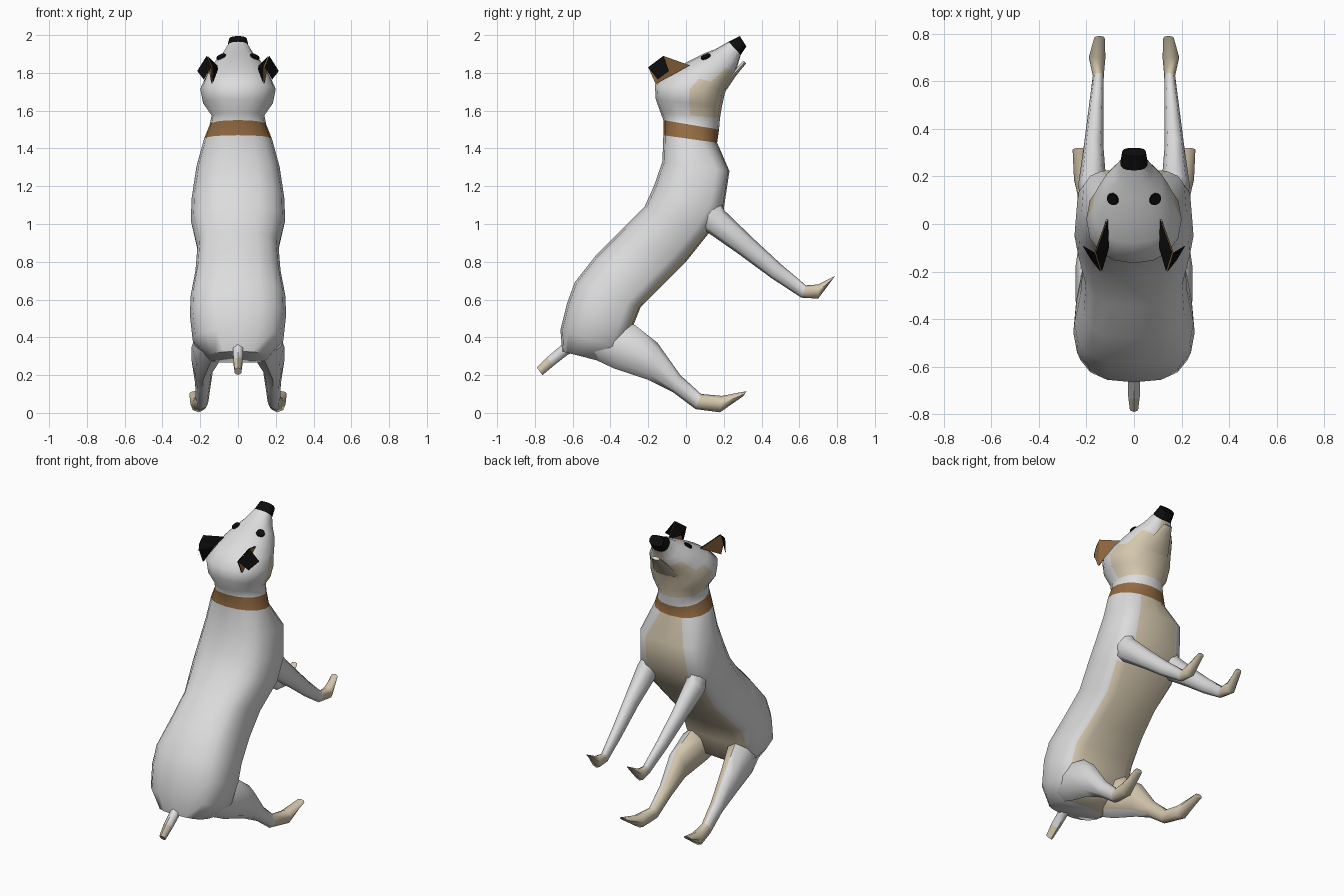
import bpy, bmesh, math
from mathutils import Vector
from mathutils.bvhtree import BVHTree

if "Cube" in bpy.data.objects:
    bpy.data.objects.remove(bpy.data.objects["Cube"])


def material(name, rgb):
    m = bpy.data.materials.new(name)
    m.diffuse_color = (*rgb, 1)
    m.use_nodes = True
    m.node_tree.nodes["Principled BSDF"].inputs["Base Color"].default_value = m.diffuse_color
    return m


WHITE, CREAM, BROWN, BLACK = range(4)
MATS = [material("white_fur", (0.72, 0.72, 0.73)), material("cream_fur", (0.66, 0.57, 0.42)),
        material("brown_leather", (0.30, 0.15, 0.055)), material("black", (0.004, 0.004, 0.004))]


def finish(name, bm, mirror=False, angle=60):
    me = bpy.data.meshes.new(name)
    bm.to_mesh(me)
    bm.free()
    ob = bpy.data.objects.new(name, me)
    bpy.context.collection.objects.link(ob)
    for m in MATS:
        me.materials.append(m)
    bpy.ops.object.select_all(action='DESELECT')
    ob.select_set(True)
    bpy.context.view_layer.objects.active = ob
    if angle:
        bpy.ops.object.shade_smooth_by_angle(angle=math.radians(angle))
    if mirror:
        ob.modifiers.new("mirror", 'MIRROR').use_mirror_merge = False
    return ob


def power(v, e):
    return math.copysign(abs(v) ** e, v) if abs(v) > 1e-6 else 0.0


def loft(rings, sides, colour, square=lambda r: (1, 1)):
    """Skin oval rings; each is (back y, back z, front y, front z, half width, centre x).
    colour(ring, turn) gets the ring number and the angle in degrees, 0 at back, 180 at front.
    square(ring) gives the back and front squareness: 1 is round, less is boxier."""
    bm = bmesh.new()
    loops = []
    for r, (by, bz, fy, fz, w, *cx) in enumerate(rings):
        loop = []
        for i in range(sides):
            a = 2 * math.pi * i / sides
            e = square(r)[0 if math.cos(a) > 0 else 1]
            t = (1 - power(math.cos(a), e)) / 2
            x = sum(cx) + w * power(math.sin(a), e)
            loop.append(bm.verts.new((x, by + (fy - by) * t, bz + (fz - bz) * t)))
        loops.append(loop)
    for r in range(len(loops) - 1):
        for i in range(sides):
            j = (i + 1) % sides
            f = bm.faces.new((loops[r][i], loops[r][j], loops[r + 1][j], loops[r + 1][i]))
            f.material_index = colour(r, (i + 0.5) * 360 / sides)
    for r, loop in ((0, loops[0]), (len(loops) - 2, loops[-1])):
        bm.faces.new(loop).material_index = colour(r, 0)
    bmesh.ops.recalc_face_normals(bm, faces=bm.faces)
    return bm


# Body, neck and head in one skin, from rump to nose
BODY = [
    (-0.655, 0.325, -0.42, 0.265, 0.16),
    (-0.665, 0.44, -0.31, 0.33, 0.24),
    (-0.63, 0.58, -0.28, 0.46, 0.255),
    (-0.59, 0.69, -0.24, 0.56, 0.25),
    (-0.48, 0.83, -0.12, 0.68, 0.225),
    (-0.35, 0.96, 0.00, 0.80, 0.215),
    (-0.22, 1.09, 0.12, 0.95, 0.25),
    (-0.17, 1.20, 0.20, 1.08, 0.245),
    (-0.125, 1.33, 0.23, 1.28, 0.22),
    (-0.12, 1.47, 0.165, 1.43, 0.18),    # collar
    (-0.12, 1.55, 0.175, 1.50, 0.15),
    (-0.135, 1.59, 0.18, 1.56, 0.14),
    (-0.16, 1.66, 0.19, 1.62, 0.185),    # head
    (-0.165, 1.74, 0.205, 1.69, 0.2),
    (-0.08, 1.81, 0.22, 1.73, 0.175),
    (0.01, 1.86, 0.24, 1.765, 0.15),
    (0.10, 1.905, 0.26, 1.80, 0.12),
    (0.155, 1.925, 0.275, 1.845, 0.085),
    (0.225, 1.965, 0.29, 1.895, 0.058),  # nose
    (0.285, 1.995, 0.32, 1.94, 0.05),
]


def body_square(r):
    if r < 9:
        return (0.78, 0.5 if r > 1 else 0.65)
    return (0.9, 0.9) if r < 17 else (0.75, 0.8)


def body_colour(r, turn):
    front = abs(turn - 180)
    if r == 18:
        return BLACK
    if r == 9:
        return BROWN
    if r == 10:
        return WHITE
    if r > 10:
        return CREAM if front < (90 if r < 14 else 60 if r < 16 else 25) else WHITE
    return CREAM if front < (45 if r < 6 else 22.5) else WHITE


bm = loft(BODY, 16, body_colour, body_square)
tree = BVHTree.FromBMesh(bm)
finish("body", bm)

# Lower jaw
JAW = [(0.19, 1.74, 0.215, 1.71, 0.09), (0.25, 1.81, 0.265, 1.785, 0.06),
       (0.305, 1.865, 0.318, 1.85, 0.03)]
finish("lower_jaw", loft(JAW, 8, lambda r, t: CREAM if 90 < t < 270 else WHITE))

# Tail with cream tip
TAIL = [(-0.60, 0.42, -0.56, 0.34, 0.05), (-0.67, 0.35, -0.63, 0.305, 0.03),
        (-0.735, 0.295, -0.70, 0.25, 0.028), (-0.79, 0.24, -0.76, 0.20, 0.02)]
finish("tail", loft(TAIL, 6, lambda r, t: CREAM if r == 2 else WHITE))

# Front legs, raised forward, with cream paws
FRONT = [
    (0.13, 1.20, -0.03, 1.02, 0.06, 0.15),
    (0.205, 1.07, 0.115, 0.955, 0.06, 0.175),
    (0.36, 0.92, 0.28, 0.84, 0.042, 0.17),
    (0.50, 0.79, 0.45, 0.715, 0.032, 0.16),
    (0.635, 0.675, 0.61, 0.61, 0.023, 0.15),
    (0.70, 0.68, 0.70, 0.605, 0.035, 0.155),
    (0.79, 0.725, 0.775, 0.705, 0.022, 0.145),
]
finish("front_legs", loft(FRONT, 8, lambda r, t: CREAM if r >= 4 else WHITE), True)

# Hind legs with cream paws and cream inner thighs
HIND = [
    (-0.38, 0.50, -0.52, 0.30, 0.08, 0.13),
    (-0.27, 0.465, -0.38, 0.235, 0.085, 0.16),
    (-0.15, 0.37, -0.20, 0.175, 0.06, 0.185),
    (-0.03, 0.20, -0.07, 0.11, 0.042, 0.185),
    (0.08, 0.10, 0.05, 0.02, 0.033, 0.19),
    (0.19, 0.09, 0.18, 0.003, 0.042, 0.21),
    (0.32, 0.115, 0.305, 0.09, 0.028, 0.23),
]
finish("hind_legs", loft(HIND, 8, lambda r, t: CREAM if r >= 4 or t > 225 else WHITE), True)

# Folded ears: black back, brown lining on the outer side, black hanging flap
EAR = [(0.11, 0.02, 1.84), (0.105, -0.10, 1.82), (0.135, -0.16, 1.74), (0.135, -0.2, 1.83),
       (0.16, -0.12, 1.89), (0.21, -0.09, 1.81), (0.175, -0.15, 1.765)]
LAYERS = ((0.0, -1, BLACK, ((0, 1, 4), (1, 3, 4), (1, 2, 3))),
          (0.006, 1, BROWN, ((0, 2, 4), (2, 3, 4))),
          (0.006, 1, BLACK, ((3, 4, 5, 6),)))
bm = bmesh.new()
for offset, side, mat, faces in LAYERS:
    v = [bm.verts.new((x + offset, y, z)) for x, y, z in EAR]
    for corners in faces:
        f = bm.faces.new([v[i] for i in corners])
        f.material_index = mat
        f.normal_update()
        if f.normal.x * side < 0:
            f.normal_flip()
bmesh.ops.delete(bm, geom=[v for v in bm.verts if not v.link_faces], context='VERTS')
finish("ears", bm, True, 0)

# Eyes: thin discs laid on the head
hit, normal, _, _ = tree.ray_cast(Vector((0.088, 0.105, 3)), Vector((0, 0, -1)))
bm = bmesh.new()
bmesh.ops.create_cone(bm, cap_ends=True, segments=10, radius1=0.027, radius2=0.025, depth=0.009)
turn = normal.to_track_quat('Z', 'Y').to_matrix()
for v in bm.verts:
    v.co = hit + turn @ v.co + normal * 0.003
for f in bm.faces:
    f.material_index = BLACK
finish("eyes", bm, True, 30)
